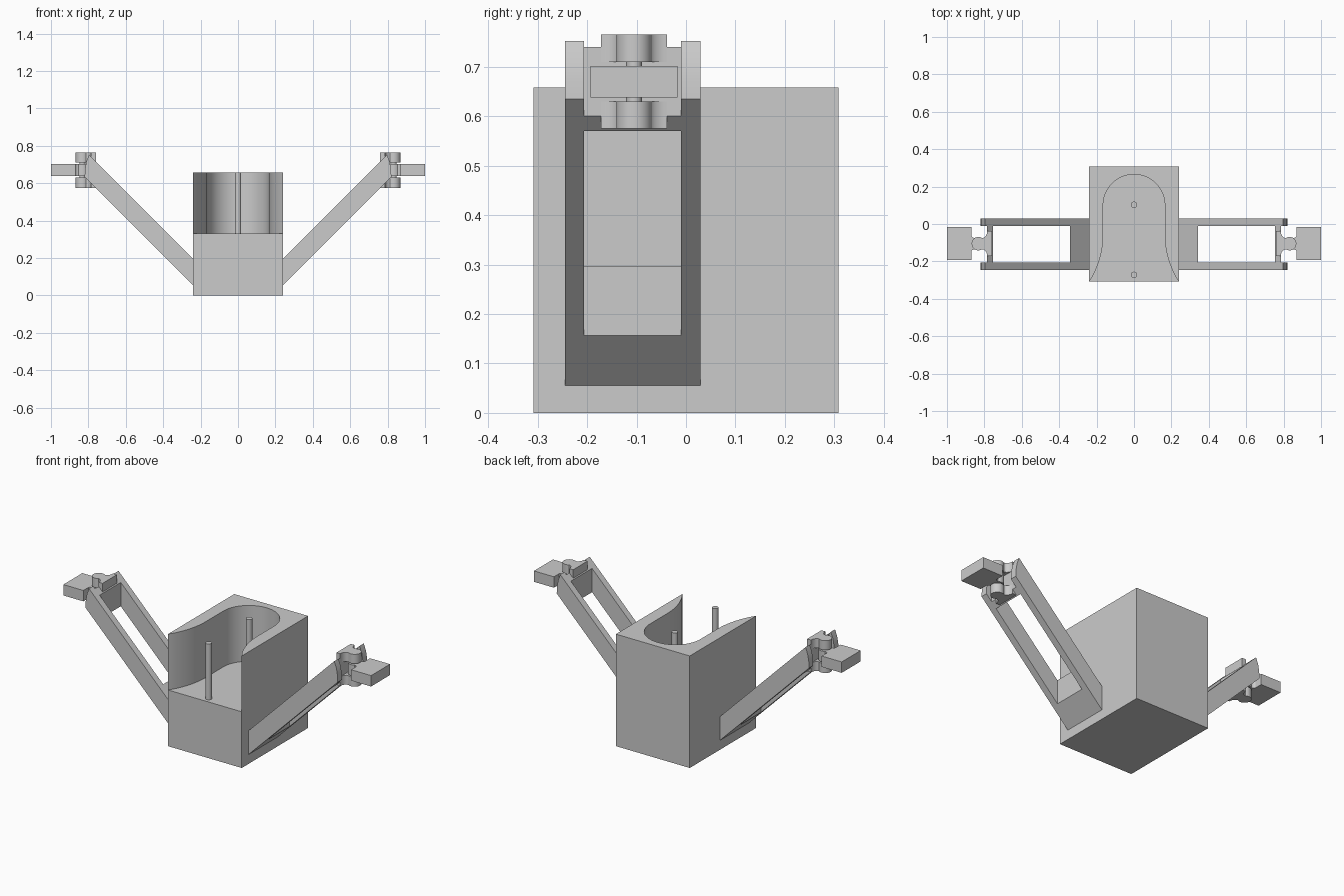
import bpy, bmesh, math
from math import cos, sin, radians

if "Cube" in bpy.data.objects:
    bpy.data.objects.remove(bpy.data.objects["Cube"])

grey = bpy.data.materials.new("plain grey")
grey.diffuse_color = (0.6, 0.6, 0.6, 1)
grey.use_nodes = True
grey.node_tree.nodes["Principled BSDF"].inputs["Base Color"].default_value = grey.diffuse_color


def finish(name, bm, mirror=False):
    bmesh.ops.recalc_face_normals(bm, faces=bm.faces[:])
    me = bpy.data.meshes.new(name)
    bm.to_mesh(me)
    bm.free()
    me.materials.append(grey)
    for p in me.polygons:
        p.use_smooth = True
    me.set_sharp_from_angle(angle=radians(30))
    ob = bpy.data.objects.new(name, me)
    bpy.context.collection.objects.link(ob)
    if mirror:
        m = ob.modifiers.new("mirror", 'MIRROR')
        m.use_axis[0] = True
        m.use_mirror_merge = False
    return ob


def prism(name, pts, lo, hi, axis='z', mirror=False):
    """Extrude a closed outline (xy along z, or xz along y)."""
    bm = bmesh.new()
    place = (lambda p, h: (p[0], p[1], h)) if axis == 'z' else (lambda p, h: (p[0], h, p[1]))
    a = [bm.verts.new(place(p, lo)) for p in pts]
    b = [bm.verts.new(place(p, hi)) for p in pts]
    bm.faces.new(a)
    bm.faces.new(b[::-1])
    n = len(pts)
    for i in range(n):
        j = (i + 1) % n
        bm.faces.new((a[i], a[j], b[j], b[i]))
    return finish(name, bm, mirror)


def arc(cx, cy, rx, ry, a0, a1, n):
    return [(cx + rx * cos(radians(a0 + (a1 - a0) * i / n)),
             cy + ry * sin(radians(a0 + (a1 - a0) * i / n))) for i in range(n + 1)]


# Body: block with an open-fronted, round-backed pocket
W, D, H, F = 0.24, 0.308, 0.658, 0.33
R, rb = 0.454, 0.165
sweep = math.degrees(math.asin((D - 0.06) / R))
right = arc(rb + R, -0.06, R, R, 180 + sweep, 180, 12)
right[0] = (W, -D)
half = right + arc(0, 0.10, rb, rb, 0, 90, 16)
outline = half + [(-x, y) for x, y in half[-2::-1]]
bm = bmesh.new()
top = [bm.verts.new((x, y, H)) for x, y in outline]
low = [bm.verts.new((x, y, F)) for x, y in outline]
bl, br = bm.verts.new((-W, D, H)), bm.verts.new((W, D, H))
b = [bm.verts.new((x, y, 0)) for x, y in ((W, -D), (W, D), (-W, D), (-W, -D))]
for i in range(len(outline) - 1):
    bm.faces.new((top[i], top[i + 1], low[i + 1], low[i]))
bm.faces.new(low)
bm.faces.new(top + [bl, br])
bm.faces.new(b)
bm.faces.new((low[0], low[-1], b[3], b[0]))
bm.faces.new((b[1], b[2], bl, br))
bm.faces.new((b[0], b[1], br, top[0], low[0]))
bm.faces.new((b[3], b[2], bl, top[-1], low[-1]))
finish("body", bm)

# Two upright pins in the pocket
for name, y in (("rear_pin", 0.103), ("front_pin", -0.272)):
    prism(name, arc(0, y, 0.017, 0.017, 0, 345, 23), F, H)

# Slanted arms: two rails joined by a web at each end
under = lambda x: x - 0.185
over = lambda x: x - 0.045
Y0, Y1, RAIL = -0.245, 0.029, 0.039
rail = [(W, under(W)), (0.82, under(0.82)), (0.818, 0.675), (0.811, 0.715),
        (0.797, 0.752), (W, over(W))]
prism("front_rail", rail, Y0, Y0 + RAIL, 'y', True)
prism("back_rail", rail, Y1 - RAIL, Y1, 'y', True)
for name, xa, xb in (("root_web", W, 0.342), ("tip_web", 0.755, 0.785)):
    prism(name, [(xa, under(xa)), (xb, under(xb)), (xb, over(xb)), (xa, over(xa))],
          Y0 + RAIL, Y1 - RAIL, 'y', True)

# Hinges: flared round-ended knuckles, pivot pin and swinging end link
CX, CY, r = 0.832, -0.105, 0.036
flare = arc(0.812, 0.067, 0.027, 0.037, 180, 270, 8)
side = [(0.76, 0.067)] + flare
lug = ([(x, CY + y) for x, y in side] + arc(CX, CY, r, r, 118, -118, 20)
       + [(x, CY - y) for x, y in side[::-1]])
for name, z0, z1 in (("lower_knuckle", 0.575, 0.63), ("upper_knuckle", 0.71, 0.765)):
    prism(name, lug, z0, z1, 'z', True)
prism("pivot_pin", arc(CX, CY, 0.016, 0.016, 0, 337.5, 15), 0.60, 0.74, 'z', True)

# End link: rectangular pad with a flared tongue facing the knuckles
tongue = [(2 * CX - x, y) for x, y in flare]
link = ([(1.0, CY + 0.088), (0.87, CY + 0.088), (0.87, CY + 0.067)]
        + [(min(x, 0.87), CY + y) for x, y in tongue[1:]]
        + arc(CX, CY, r, r, 62, 298, 20)
        + [(min(x, 0.87), CY - y) for x, y in tongue[:0:-1]]
        + [(0.87, CY - 0.067), (0.87, CY - 0.088), (1.0, CY - 0.088)])
prism("end_link", link, 0.638, 0.702, 'z', True)
